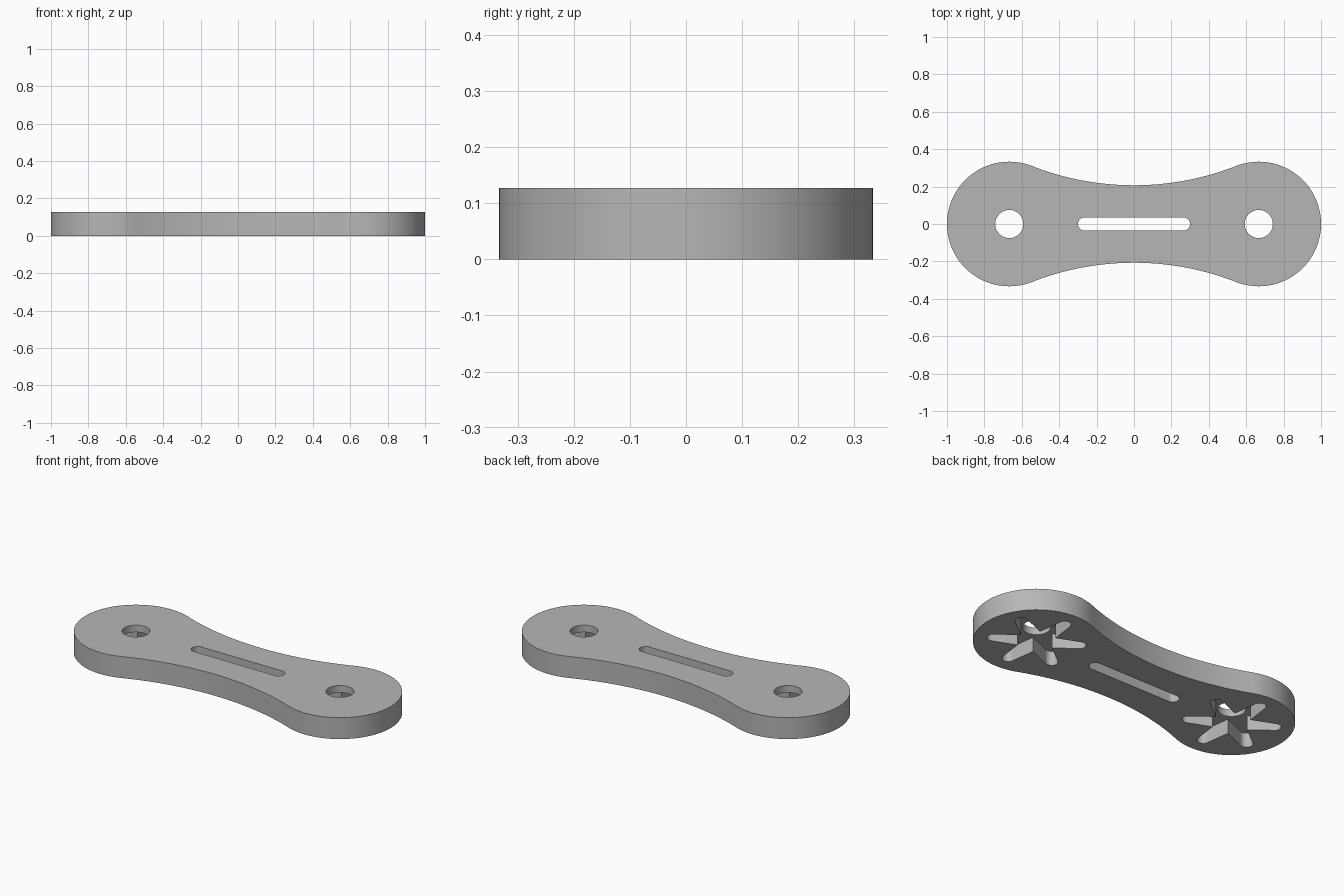
import bpy
import bmesh
from math import sin, cos, pi, radians, atan2, hypot

HEIGHT = 0.127
END_X = 0.667      # centre of each round end
END_R = 0.333
WAIST = 0.207      # half width at the middle
POCKET = 0.085     # depth of the star pockets

cube = bpy.data.objects.get("Cube")
if cube:
    bpy.data.objects.remove(cube, do_unlink=True)

grey = bpy.data.materials.new("grey plastic")
grey.use_nodes = True
colour = (0.47, 0.47, 0.47, 1)
grey.diffuse_color = colour
grey.node_tree.nodes["Principled BSDF"].inputs["Base Color"].default_value = colour


def arc(cx, cy, r, start, end, steps):
    """Points along an arc, angles in radians."""
    return [(cx + r * cos(start + (end - start) * i / steps),
             cy + r * sin(start + (end - start) * i / steps))
            for i in range(steps + 1)]


def prism(name, points, z0, z1):
    """Extrude a closed outline from z0 to z1."""
    bm = bmesh.new()
    face = bm.faces.new([bm.verts.new((x, y, z0)) for x, y in points])
    top = bmesh.ops.extrude_face_region(bm, geom=[face])["geom"]
    verts = [v for v in top if isinstance(v, bmesh.types.BMVert)]
    bmesh.ops.translate(bm, verts=verts, vec=(0, 0, z1 - z0))
    bmesh.ops.recalc_face_normals(bm, faces=bm.faces)
    mesh = bpy.data.meshes.new(name)
    bm.to_mesh(mesh)
    bm.free()
    mesh.materials.append(grey)
    obj = bpy.data.objects.new(name, mesh)
    bpy.context.collection.objects.link(obj)
    return obj


def cut(body, cutter):
    """Subtract the cutter and throw it away."""
    cutter.hide_render = True
    mod = body.modifiers.new("cut", "BOOLEAN")
    mod.operation = "DIFFERENCE"
    mod.solver = "EXACT"
    mod.object = cutter
    bpy.ops.object.modifier_apply(modifier=mod.name)
    bpy.data.objects.remove(cutter, do_unlink=True)


def star(cx, arms=6, tip_at=0.23, tip_r=0.034, notch_r=0.105):
    """Outline of a star with tapered, round-tipped arms."""
    points = []
    for i in range(arms):
        a = radians(30) + i * 2 * pi / arms
        points += arc(cx + tip_at * cos(a), tip_at * sin(a), tip_r,
                      a - pi / 2, a + pi / 2, 12)
        notch = a + pi / arms
        points.append((cx + notch_r * cos(notch), notch_r * sin(notch)))
    return points


# Link outline: round ends joined by tangent concave waist arcs
gap = END_R - WAIST
waist_y = (END_X ** 2 - gap ** 2) / (2 * gap)
waist_r = waist_y - WAIST
lean = atan2(END_X, waist_y)           # half angle of the waist arc
join = pi / 2 + lean                   # where the round end meets it
outline = arc(END_X, 0, END_R, -join, join, 72)
outline += arc(0, waist_y, waist_r, -pi / 2 + lean, -pi / 2 - lean, 40)[1:-1]
outline += arc(-END_X, 0, END_R, pi - join, pi + join, 72)
outline += arc(0, -waist_y, waist_r, pi / 2 + lean, pi / 2 - lean, 40)[1:-1]

link = prism("link_body", outline, 0, HEIGHT)
bpy.context.view_layer.objects.active = link
link.select_set(True)

# Centre slot
slot = arc(0.265, 0, 0.035, -pi / 2, pi / 2, 16) + arc(-0.265, 0, 0.035, pi / 2, 3 * pi / 2, 16)
cut(link, prism("slot_cutter", slot, -0.1, 0.3))

# Screw holes and star pockets under each end
for side in (-1, 1):
    hole = arc(side * END_X, 0, 0.075, 0, 2 * pi, 48)[:-1]
    cut(link, prism("pocket_cutter", star(side * END_X), -0.1, POCKET))
    cut(link, prism("hole_cutter", hole, -0.1, 0.3))

bpy.ops.object.shade_smooth_by_angle(angle=radians(30))
